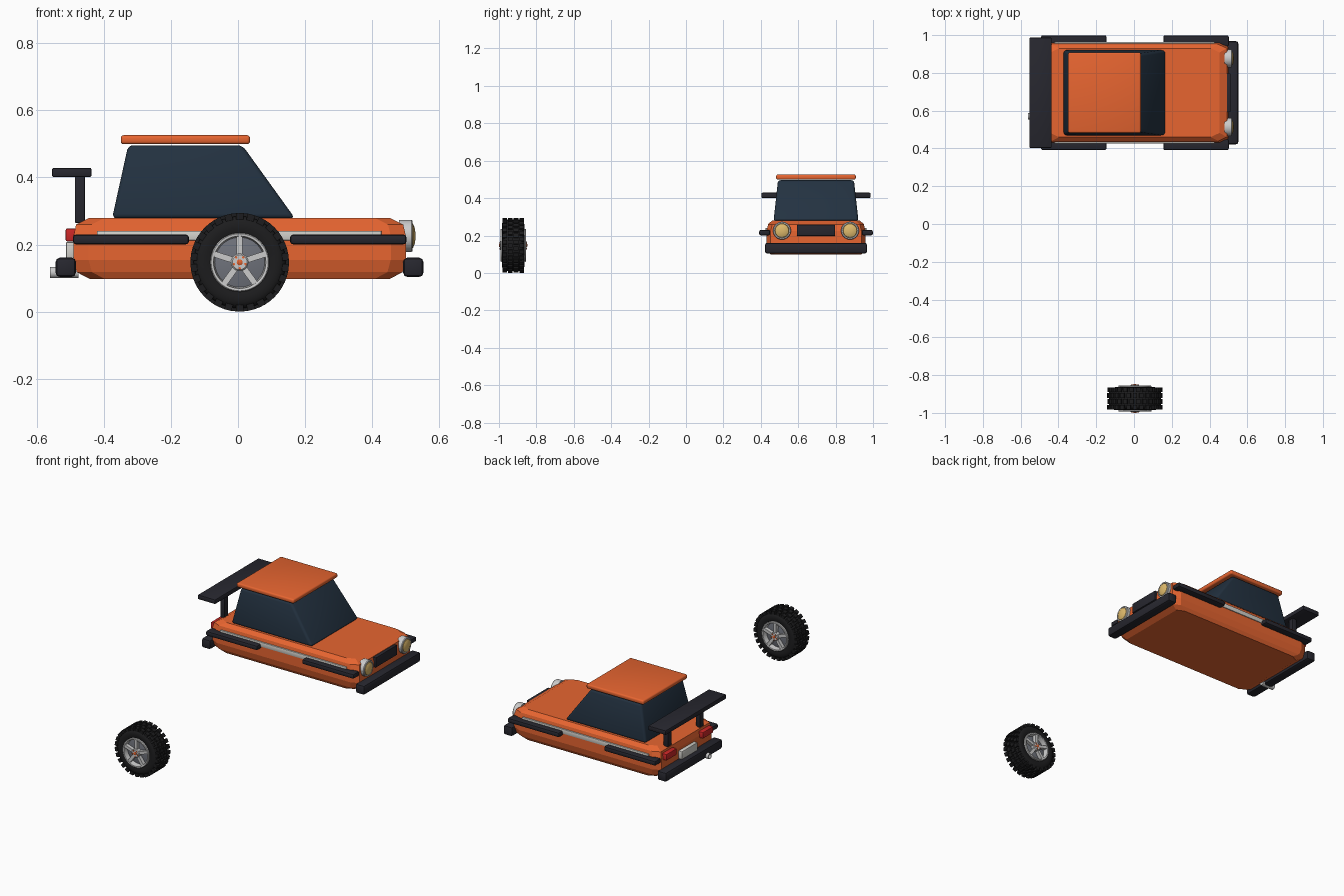
import bpy, bmesh, math
from mathutils import Matrix, Vector

if "Cube" in bpy.data.objects:
    bpy.data.objects.remove(bpy.data.objects["Cube"])

CY = 0.695                       # car centre line in y
CX = 0.005
WHEEL = Vector((0.005, -0.924, 0.1475))


def material(name, rgb):
    m = bpy.data.materials.new(name)
    m.diffuse_color = (*rgb, 1)
    m.use_nodes = True
    m.node_tree.nodes["Principled BSDF"].inputs["Base Color"].default_value = m.diffuse_color
    return m


orange = material("orange paint", (0.80, 0.13, 0.03))
glass = material("dark glass", (0.017, 0.032, 0.053))
black = material("black trim", (0.02, 0.02, 0.028))
rubber = material("rubber", (0.012, 0.012, 0.013))
silver = material("silver", (0.6, 0.6, 0.62))
dark_rim = material("rim grey", (0.16, 0.17, 0.2))
white = material("off white", (0.65, 0.64, 0.6))
amber = material("amber lens", (0.75, 0.5, 0.15))
red = material("red lens", (0.6, 0.02, 0.02))


def finish(name, bm, mat, smooth=True):
    bmesh.ops.recalc_face_normals(bm, faces=bm.faces[:])
    me = bpy.data.meshes.new(name)
    bm.to_mesh(me)
    bm.free()
    ob = bpy.data.objects.new(name, me)
    bpy.context.collection.objects.link(ob)
    me.materials.append(mat)
    if smooth:
        bpy.ops.object.select_all(action='DESELECT')
        ob.select_set(True)
        bpy.context.view_layer.objects.active = ob
        bpy.ops.object.shade_smooth_by_angle(angle=math.radians(35))
    return ob


def round_edges(bm, width, segs=2):
    bmesh.ops.bevel(bm, geom=bm.edges[:], offset=width, segments=segs,
                    profile=0.5, affect='EDGES', clamp_overlap=True)


def box(name, x, y, z, mat, bevel=0.0, segs=2):
    """Box from (min, max) pairs; y is measured from the car centre line."""
    bm = bmesh.new()
    bmesh.ops.create_cube(bm, size=1)
    for v in bm.verts:
        v.co = Vector(((x[0] + x[1]) / 2 + v.co.x * (x[1] - x[0]),
                       CY + (y[0] + y[1]) / 2 + v.co.y * (y[1] - y[0]),
                       (z[0] + z[1]) / 2 + v.co.z * (z[1] - z[0])))
    if bevel:
        round_edges(bm, bevel, segs)
    return finish(name, bm, mat)


def loft(name, rings, mat, bevel=0.0, smooth=True):
    bm = bmesh.new()
    loops = [[bm.verts.new(p) for p in r] for r in rings]
    n = len(loops[0])
    for a, b in zip(loops, loops[1:]):
        for i in range(n):
            bm.faces.new((a[i], a[(i + 1) % n], b[(i + 1) % n], b[i]))
    bm.faces.new(loops[0])
    bm.faces.new(loops[-1])
    if bevel:
        round_edges(bm, bevel, 3)
    return finish(name, bm, mat, smooth)


def lathe(name, profile, loc, direction, mat, segs=32, closed=False):
    """Revolve (radius, height) points around the given direction."""
    rot = Vector((0, 0, 1)).rotation_difference(Vector(direction)).to_matrix().to_4x4()
    mtx = Matrix.Translation(loc) @ rot
    bm = bmesh.new()
    vs = [bm.verts.new((r, 0, h)) for r, h in profile]
    pairs = list(zip(vs, vs[1:])) + ([(vs[-1], vs[0])] if closed else [])
    edges = [bm.edges.new(p) for p in pairs]
    bmesh.ops.spin(bm, geom=vs + edges, axis=(0, 0, 1), cent=(0, 0, 0),
                   steps=segs, angle=math.tau)
    bmesh.ops.remove_doubles(bm, verts=bm.verts[:], dist=1e-5)
    bm.transform(mtx)
    return finish(name, bm, mat)


# Main body: stacked octagonal outlines
def outline(z, hx, hy):
    cx, cy = 0.045, 0.022
    q = [(hx, hy - cy), (hx - cx, hy)]
    pts = q + [(-x, y) for x, y in q[::-1]]
    pts += [(-x, -y) for x, y in pts]
    return [(CX + x, CY + y, z) for x, y in pts]


loft("body", [outline(0.098, 0.447, 0.242), outline(0.118, 0.485, 0.254),
              outline(0.155, 0.495, 0.264), outline(0.225, 0.495, 0.264),
              outline(0.260, 0.487, 0.256), outline(0.280, 0.447, 0.235)],
     orange, smooth=False)

# Cabin glass and roof
def rect(z, x0, x1, hy):
    return [(x0, CY - hy, z), (x1, CY - hy, z), (x1, CY + hy, z), (x0, CY + hy, z)]


loft("cabin_glass", [rect(0.278, -0.375, 0.17, 0.227), rect(0.496, -0.327, 0.013, 0.203)],
     glass, bevel=0.014)
box("roof", (-0.349, 0.036), (-0.213, 0.213), (0.499, 0.526), orange, 0.009, 3)

# Bumpers and grille
box("front_bumper", (0.492, 0.552), (-0.273, 0.273), (0.104, 0.161), black, 0.012)
box("rear_bumper", (-0.543, -0.483), (-0.273, 0.273), (0.104, 0.161), black, 0.012)
box("grille", (0.485, 0.512), (-0.102, 0.102), (0.198, 0.258), black, 0.003)

# Rear spoiler
box("spoiler_wing", (-0.554, -0.436), (-0.292, 0.292), (0.401, 0.429), black, 0.006)
box("number_plate", (-0.512, -0.485), (-0.075, 0.075), (0.160, 0.208), white, 0.003)

# Parts on both sides of the car
for s, side in ((-1, "right"), (1, "left")):
    def span(a, b):
        return tuple(sorted((s * a, s * b)))
    box(f"{side}_rear_fender", (-0.492, -0.146), span(0.245, 0.304), (0.201, 0.23), black, 0.009)
    box(f"{side}_front_fender", (0.155, 0.502), span(0.245, 0.304), (0.201, 0.23), black, 0.009)
    box(f"{side}_stripe", (-0.42, 0.427), span(0.25, 0.269), (0.213, 0.241), white, 0.002)
    box(f"{side}_spoiler_post", (-0.486, -0.456), span(0.137, 0.173), (0.265, 0.41), black, 0.003)
    box(f"{side}_tail_light", (-0.513, -0.48), span(0.125, 0.225), (0.21, 0.248), red, 0.004)
    lamp = (0.48, CY + s * 0.182, 0.226)
    lathe(f"{side}_headlight_rim", [(0, 0), (0.048, 0), (0.048, 0.036), (0.045, 0.04),
                                    (0.039, 0.04), (0.037, 0.032), (0, 0.032)],
          lamp, (1, 0, 0), silver)
    lathe(f"{side}_headlight_lens", [(0.039, 0.034), (0.036, 0.041), (0.025, 0.046),
                                     (0.012, 0.048), (0, 0.049)], lamp, (1, 0, 0), amber)

# Exhaust pipe
lathe("exhaust", [(0, 0), (0.017, 0), (0.017, 0.085), (0.012, 0.085), (0.012, 0.05), (0, 0.05)],
      (-0.475, CY - 0.125, 0.117), (-1, 0, 0), silver, 20)

# Loose wheel: tyre
half = [(0.082, 0.048), (0.088, 0.056), (0.102, 0.06), (0.118, 0.059), (0.13, 0.053), (0.137, 0.042)]
lathe("tyre", half + [(r, -h) for r, h in half[::-1]], WHEEL, (0, 1, 0), rubber, 48, closed=True)

# Tread blocks: two centre rows and two shoulder rows, staggered
bm = bmesh.new()
COUNT = 26
pitch = math.tau / COUNT
for y, width, shift in ((-0.046, 0.024, 0), (-0.0155, 0.025, 0.5),
                        (0.0155, 0.025, 0), (0.046, 0.024, 0.5)):
    for i in range(COUNT):
        m = (Matrix.Translation(WHEEL) @ Matrix.Rotation((i + shift) * pitch, 4, 'Y')
             @ Matrix.Translation((0, y, 0.137)) @ Matrix.Diagonal((0.022, width, 0.019, 1)))
        bmesh.ops.create_cube(bm, size=1, matrix=m)
finish("tread_blocks", bm, rubber, smooth=False)

# Rim, spokes, hub and nuts on both faces
for s, side in ((-1, "outer"), (1, "inner")):
    d = (0, s, 0)
    lathe(f"{side}_rim_ring", [(0.086, 0.03), (0.088, 0.066), (0.085, 0.069),
                               (0.078, 0.068), (0.074, 0.035)], WHEEL, d, silver, 48)
    lathe(f"{side}_rim_disc", [(0, 0.046), (0.04, 0.045), (0.08, 0.036)], WHEEL, d, dark_rim, 48)
    lathe(f"{side}_hub", [(0.026, 0.03), (0.026, 0.067), (0.022, 0.071), (0, 0.071)],
          WHEEL, d, silver, 24)
    lathe(f"{side}_hub_cap", [(0.009, 0.06), (0.009, 0.074), (0.006, 0.076), (0, 0.076)],
          WHEEL, d, orange, 16)
    spokes = bmesh.new()
    nuts = bmesh.new()
    for i in range(5):
        turn = Matrix.Translation(WHEEL) @ Matrix.Rotation(i * math.tau / 5, 4, 'Y')
        bmesh.ops.create_cube(spokes, size=1, matrix=turn @ Matrix.Translation((0, s * 0.055, 0.047))
                              @ Matrix.Diagonal((0.018, 0.022, 0.066, 1)))
        nut = (turn @ Matrix.Rotation(math.pi / 5, 4, 'Y') @ Matrix.Translation((0, s * 0.069, 0.018))
               @ Matrix.Rotation(math.pi / 2, 4, 'X'))
        bmesh.ops.create_cone(nuts, cap_ends=True, segments=6, radius1=0.004, radius2=0.004,
                              depth=0.01, matrix=nut)
    finish(f"{side}_spokes", spokes, silver, smooth=False)
    finish(f"{side}_wheel_nuts", nuts, orange, smooth=False)
